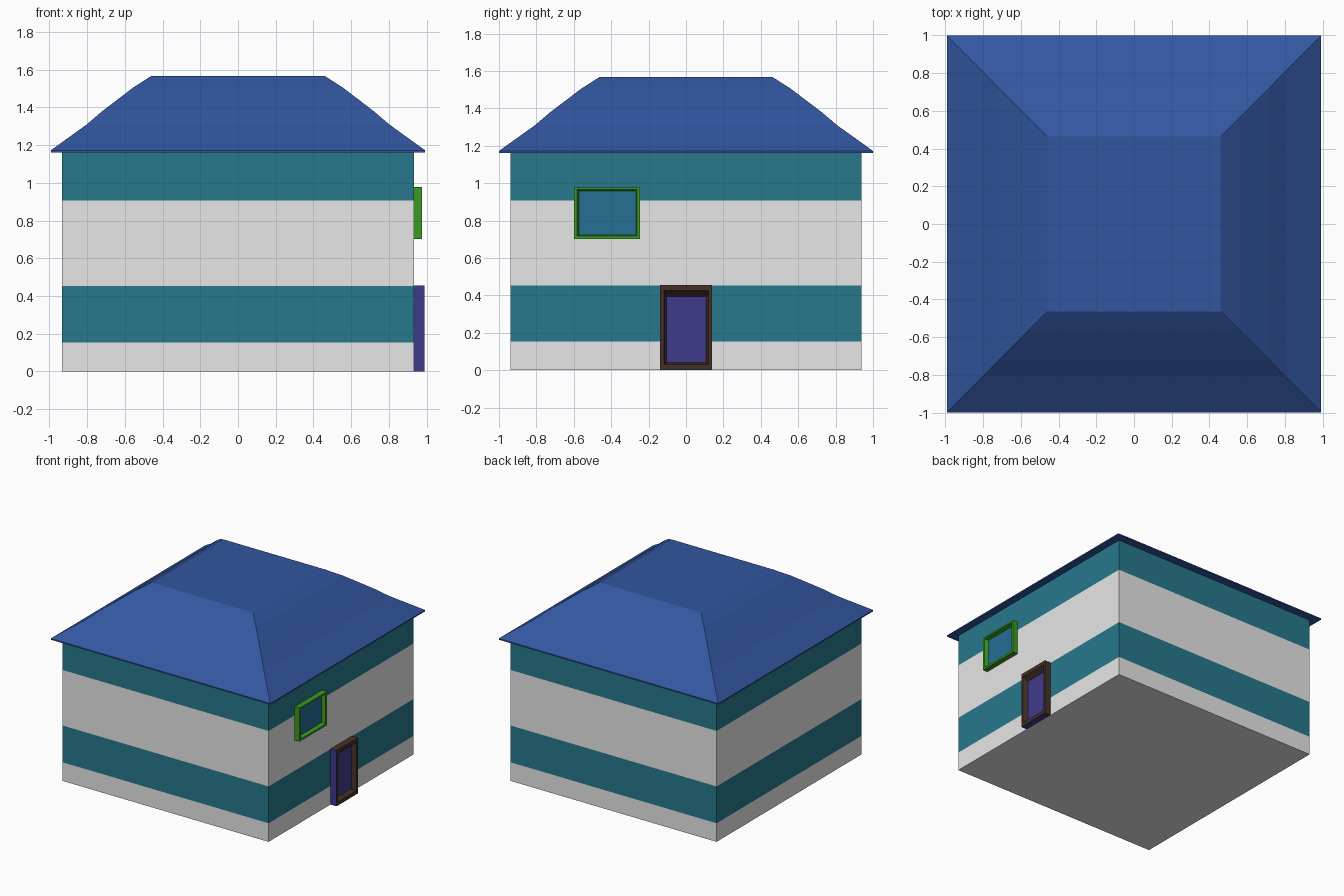
import bpy
import bmesh

cube = bpy.data.objects.get("Cube")
if cube:
    bpy.data.objects.remove(cube, do_unlink=True)


def material(name, rgb):
    mat = bpy.data.materials.new(name)
    mat.use_nodes = True
    mat.diffuse_color = (*rgb, 1)
    mat.node_tree.nodes["Principled BSDF"].inputs["Base Color"].default_value = (*rgb, 1)
    return mat


WHITE = material("white plaster", (0.8, 0.8, 0.8))
TEAL = material("teal band", (0.02, 0.19, 0.26))
BLUE = material("roof blue", (0.032, 0.094, 0.35))
GREEN = material("window green", (0.042, 0.33, 0.015))
GLASS = material("glass blue", (0.02, 0.156, 0.30))
PURPLE = material("door purple", (0.051, 0.042, 0.26))
BROWN = material("frame brown", (0.06, 0.03, 0.021))


def loft(name, rings, mats, rule):
    """Join four-cornered rings into a closed shell; rule(face, step) picks the material."""
    bm = bmesh.new()
    loops = [[bm.verts.new(p) for p in ring] for ring in rings]
    steps = {}
    for step, (a, b) in enumerate(zip(loops, loops[1:])):
        for i in range(4):
            j = (i + 1) % 4
            steps[bm.faces.new((a[i], a[j], b[j], b[i]))] = step
    steps[bm.faces.new(loops[0][::-1])] = 0
    steps[bm.faces.new(loops[-1])] = len(rings) - 1
    bmesh.ops.recalc_face_normals(bm, faces=bm.faces[:])
    bm.normal_update()
    for face, step in steps.items():
        face.material_index = rule(face, step)
    mesh = bpy.data.meshes.new(name)
    bm.to_mesh(mesh)
    bm.free()
    for mat in mats:
        mesh.materials.append(mat)
    obj = bpy.data.objects.new(name, mesh)
    bpy.context.scene.collection.objects.link(obj)
    return obj


def level(hx, hy, z):
    """Horizontal rectangle centred on the house."""
    return [(-hx, -hy, z), (hx, -hy, z), (hx, hy, z), (-hx, hy, z)]


def upright(x, y0, y1, z0, z1):
    """Vertical rectangle parallel to the doorway wall."""
    return [(x, y0, z0), (x, y1, z0), (x, y1, z1), (x, y0, z1)]


# Walls with alternating colour bands
loft("walls", [level(0.933, 0.937, z) for z in (0, 0.152, 0.453, 0.907, 1.165)],
     [WHITE, TEAL], lambda face, step: step % 2)

# Hipped roof with a thin eave, gently bent slopes and a flat top
slope = [(1.0, 1.162), (1.0, 1.172), (0.81, 1.308), (0.725, 1.38), (0.56, 1.505), (0.463, 1.567)]
loft("roof", [level(r * 0.993, r, z) for r, z in slope], [BLUE], lambda face, step: 0)

# Window: green box frame with recessed glass
loft("window",
     [upright(0.93, -0.6, -0.245, 0.702, 0.977),
      upright(0.977, -0.6, -0.245, 0.702, 0.977),
      upright(0.977, -0.582, -0.262, 0.718, 0.965),
      upright(0.945, -0.572, -0.268, 0.724, 0.957)],
     [GREEN, GLASS], lambda face, step: int(step == 3))


# Door: brown frame, purple panel, purple on the front-facing side and underside
def door_colour(face, step):
    outer_purple = step == 0 and (face.normal.y < -0.5 or face.normal.z < -0.5)
    return int(step == 3 or outer_purple)


loft("door",
     [upright(0.93, -0.138, 0.138, 0.0, 0.455),
      upright(0.988, -0.138, 0.138, 0.0, 0.455),
      upright(0.988, -0.117, 0.12, 0.03, 0.425),
      upright(0.95, -0.104, 0.107, 0.04, 0.393)],
     [BROWN, PURPLE], door_colour)
